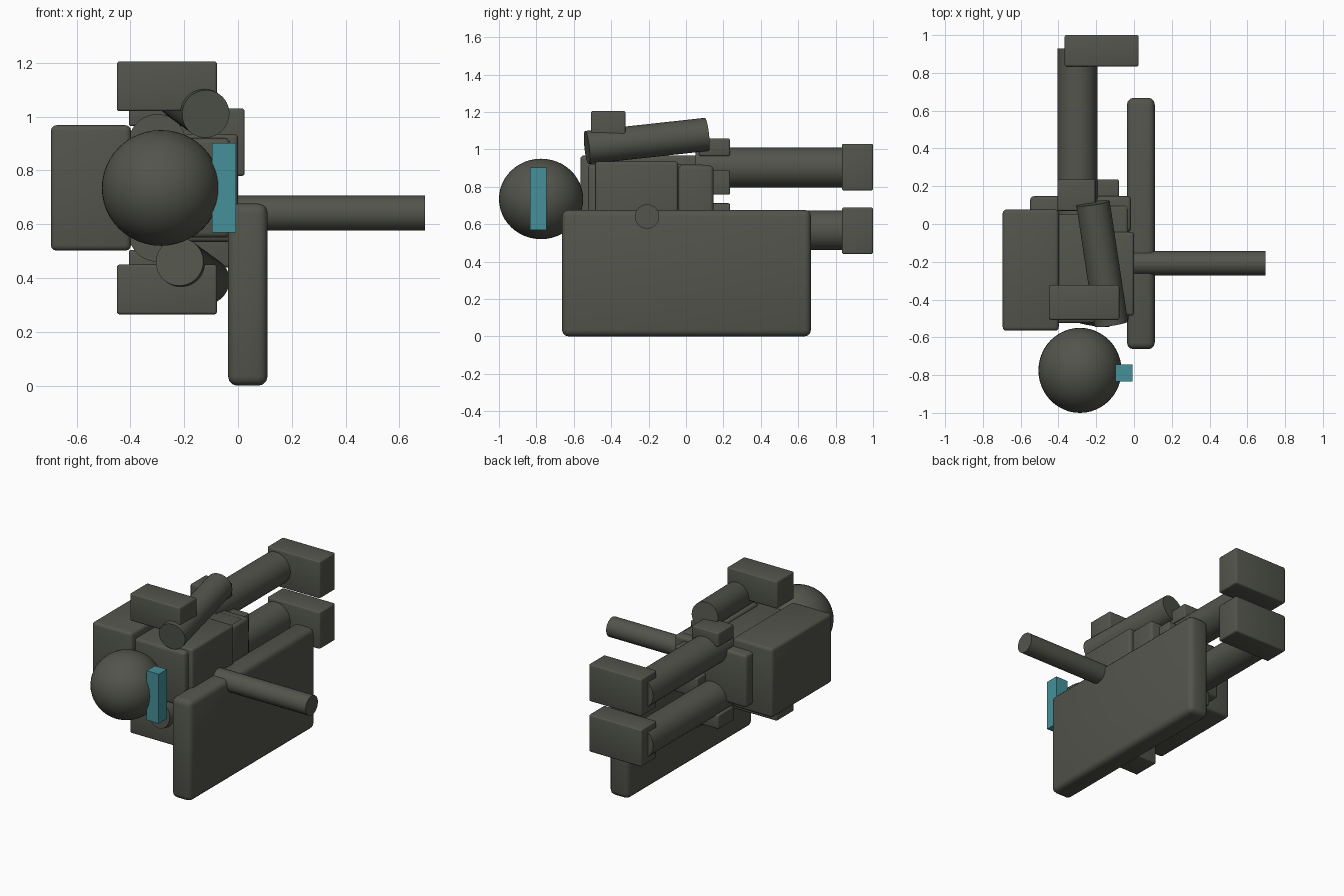
import bpy
from mathutils import Vector

if "Cube" in bpy.data.objects:
    bpy.data.objects.remove(bpy.data.objects["Cube"])

MID = 0.735  # the lying body is mirrored above and below this height


def material(name, rgb):
    m = bpy.data.materials.new(name)
    m.diffuse_color = (*rgb, 1)
    m.use_nodes = True
    m.node_tree.nodes["Principled BSDF"].inputs["Base Color"].default_value = m.diffuse_color
    return m


GREY = material("olive grey", (0.085, 0.09, 0.072))
TEAL = material("teal visor", (0.06, 0.28, 0.32))


def finish(o, name, mat):
    o.name = name
    o.data.materials.append(mat)
    bpy.ops.object.shade_smooth_by_angle(angle=0.6)
    return o


def box(name, x, y, z, bevel=0.01, mat=GREY):
    """Box from (min, max) ranges on each axis."""
    bpy.ops.mesh.primitive_cube_add(size=1, location=[(a + b) / 2 for a, b in (x, y, z)])
    o = bpy.context.object
    o.scale = [b - a for a, b in (x, y, z)]
    bpy.ops.object.transform_apply(location=False, rotation=False)
    if bevel:
        m = o.modifiers.new("bevel", "BEVEL")
        m.width, m.segments = bevel, 3
        bpy.ops.object.modifier_apply(modifier="bevel")
    return finish(o, name, mat)


def rod(name, a, b, r):
    """Cylinder between two points."""
    a, b = Vector(a), Vector(b)
    bpy.ops.mesh.primitive_cylinder_add(vertices=48, radius=r, depth=(b - a).length, location=(a + b) / 2)
    o = bpy.context.object
    o.rotation_euler = (b - a).to_track_quat("Z", "Y").to_euler()
    return finish(o, name, GREY)


def flip(z):
    return (2 * MID - z[1], 2 * MID - z[0])


def box_pair(name, x, y, z, bevel=0.01):
    box("upper_" + name, x, y, z, bevel)
    box("lower_" + name, x, y, flip(z), bevel)


# Head and visor
bpy.ops.mesh.primitive_uv_sphere_add(segments=48, ring_count=24, radius=1, location=(-0.286, -0.775, MID))
head = bpy.context.object
head.scale = (0.22, 0.225, 0.215)
finish(head, "head", GREY)
box("visor", (-0.097, -0.007), (-0.833, -0.745), (0.57, 0.902), 0, TEAL)

# Torso, chest plate, belt and backpack
box("torso", (-0.41, -0.03), (-0.525, 0.1), (0.55, 0.92), 0.02)
box("chest_plate", (-0.2, 0.0), (-0.485, -0.042), (0.535, 0.935), 0.015)
box("belt", (-0.55, -0.015), (-0.042, 0.147), (0.557, 0.913), 0.02)
box("backpack", (-0.695, -0.398), (-0.565, 0.077), (0.502, 0.968), 0.02)

# Shoulder pads
box_pair("shoulder_pad", (-0.45, -0.078), (-0.508, -0.324), (1.02, 1.205))

# Arms, one swung forward and one back
rod("upper_arm", (-0.12, -0.53, 1.01), (-0.217, 0.11, 1.08), 0.089)
rod("lower_arm", (-0.217, -0.53, 0.46), (-0.12, 0.11, 0.39), 0.089)

# Legs, boots and hip pouches
for side, z in (("upper", 0.903), ("lower", 2 * MID - 0.903)):
    rod(side + "_leg", (-0.3, 0.05, z), (-0.3, 0.93, z), 0.106)
box_pair("boot", (-0.367, 0.025), (0.834, 1.0), (0.78, 1.03))
box_pair("hip_pouch", (-0.405, -0.205), (0.07, 0.235), (0.965, 1.058), 0.008)
box_pair("front_pouch", (-0.25, -0.08), (0.1, 0.235), (0.758, 0.888), 0.008)

# Shield with a barrel over its top edge
box("shield", (-0.037, 0.11), (-0.663, 0.668), (0.0, 0.677), 0.035)
rod("barrel", (-0.05, -0.208, 0.641), (0.695, -0.208, 0.641), 0.065)
